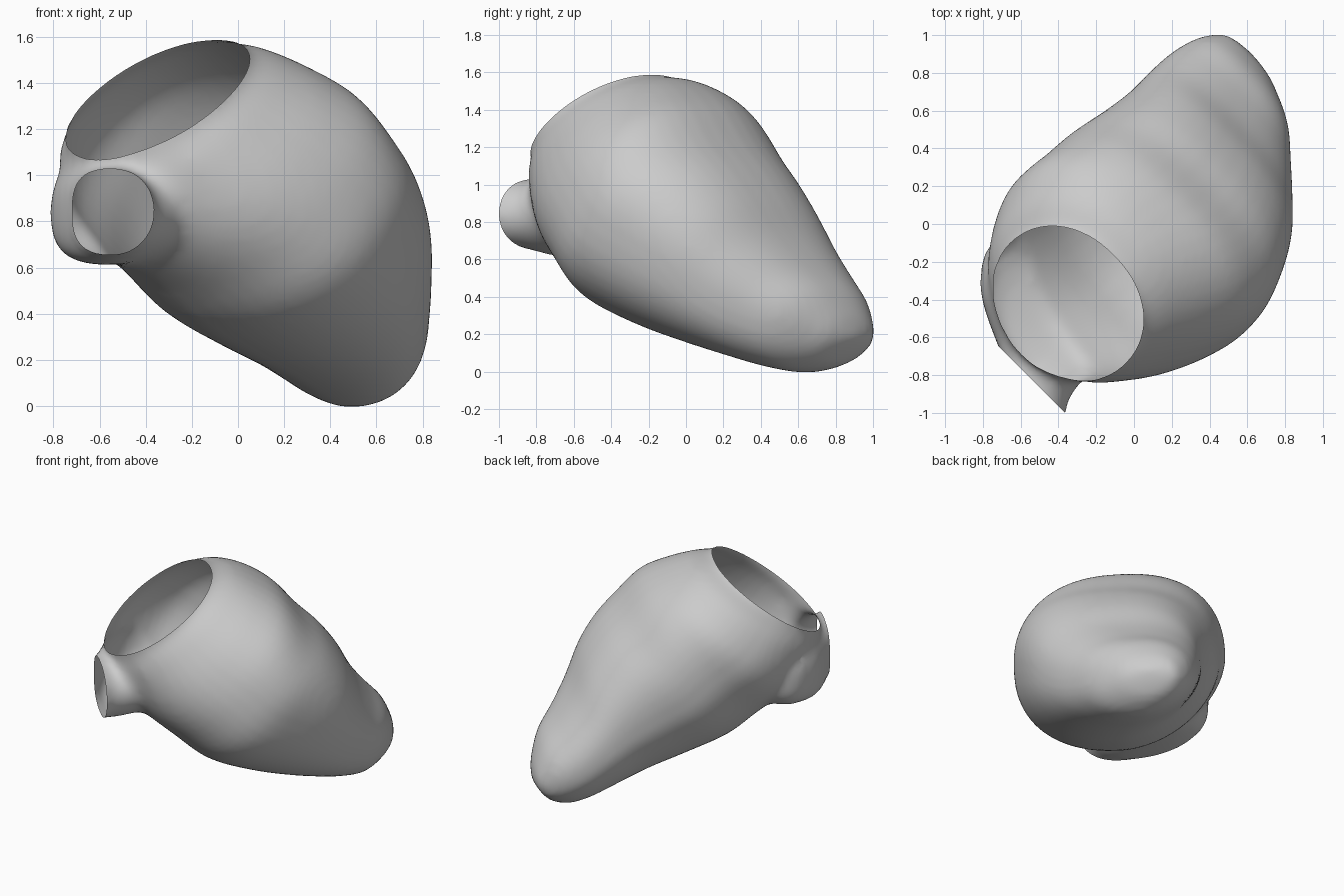
import bpy, bmesh, math
from mathutils import Vector

if "Cube" in bpy.data.objects:
    bpy.data.objects.remove(bpy.data.objects["Cube"])

SEG = 48
R2 = math.sqrt(0.5)


def world(s, w, z):
    # s runs along the front-left to back-right diagonal, w across it
    return Vector(((s - w) * R2, (s + w) * R2, z))


def spline(rows, steps):
    # Catmull-Rom through the section rows
    out = []
    n = len(rows)
    for i in range(n - 1):
        p = [rows[max(i - 1, 0)], rows[i], rows[i + 1], rows[min(i + 2, n - 1)]]
        for k in range(steps):
            t = k / steps
            out.append([0.5 * (2 * b + (c - a) * t + (2 * a - 5 * b + 4 * c - d) * t * t
                               + (3 * b - a - 3 * c + d) * t ** 3)
                        for a, b, c, d in zip(*p)])
    out.append(list(rows[-1]))
    return out


def loft(name, rows, full, taper):
    # each row: lower point (s, z), upper point (s, z), min w, max w
    # full: squareness of the four quadrants, starting at upper +w
    rings = spline(rows, 4)
    bm = bmesh.new()
    loops = []
    for i, (ls, lz, us, uz, w0, w1) in enumerate(rings):
        amount = math.sin(math.pi * i / (len(rings) - 1)) if taper else 1
        loop = []
        for k in range(SEG):
            p = 2 + amount * full[k * 4 // SEG]
            a = 2 * math.pi * k / SEG
            c, d = math.cos(a), math.sin(a)
            c = math.copysign(abs(c) ** (2 / p), c)
            d = math.copysign(abs(d) ** (2 / p), d)
            loop.append(bm.verts.new(world((ls + us) / 2 + d * (us - ls) / 2,
                                           (w0 + w1) / 2 + c * (w1 - w0) / 2,
                                           (lz + uz) / 2 + d * (uz - lz) / 2)))
        loops.append(loop)
    for a, b in zip(loops, loops[1:]):
        for k in range(SEG):
            j = (k + 1) % SEG
            bm.faces.new((a[k], a[j], b[j], b[k]))
    bm.faces.new(loops[0])
    bm.faces.new(loops[-1])
    bmesh.ops.recalc_face_normals(bm, faces=bm.faces)
    me = bpy.data.meshes.new(name)
    bm.to_mesh(me)
    bm.free()
    ob = bpy.data.objects.new(name, me)
    bpy.context.collection.objects.link(ob)
    return ob


# Pouch body, from just outside the round mouth to the rounded tip
body = loft("pouch_body", [
    (-.94, 1.13, -.24, 1.645, -.49, .38),
    (-.90, 1.07, -.20, 1.585, -.49, .38),
    (-.88, .92, -.05, 1.565, -.57, .50),
    (-.72, .68, .11, 1.50, -.70, .60),
    (-.50, .50, .27, 1.40, -.79, .59),
    (-.30, .345, .42, 1.23, -.82, .575),
    (-.02, .23, .56, 1.09, -.755, .535),
    (.25, .145, .68, .925, -.655, .51),
    (.48, .075, .78, .73, -.52, .51),
    (.66, .02, .89, .575, -.375, .50),
    (.81, -.005, 1.0, .45, -.23, .465),
    (.94, .03, 1.06, .32, -.06, .41),
    (1.02, .1, 1.075, .25, .04, .36),
    (1.07, .17, 1.08, .19, .17, .23),
], (.5, .5, .3, -.2), True)

# Short side spout under the mouth
spout = loft("spout", [
    (-.40, .66, -.40, 1.08, -.26, .40),
    (-.62, .62, -.62, 1.09, -.36, .46),
    (-.80, .61, -.80, 1.06, -.40, .355),
    (-.90, .62, -.90, 1.03, -.415, .20),
    (-.97, .66, -.97, 1.03, -.455, .04),
    (-1.03, .67, -1.03, 1.03, -.48, -.06),
], (.9, .1, .0, .9), False)

# Join both into one even skin
for kind in ('BOOLEAN', 'REMESH'):
    mod = body.modifiers.new("join", kind)
    if kind == 'BOOLEAN':
        mod.operation = 'UNION'
        mod.solver = 'EXACT'
        mod.object = spout
    else:
        mod.mode = 'VOXEL'
        mod.voxel_size = 0.024
    bpy.context.view_layer.objects.active = body
    bpy.ops.object.modifier_apply(modifier=mod.name)
bpy.data.objects.remove(spout, do_unlink=True)

# Soften the skin, most of all where the spout grows out of the body
bm = bmesh.new()
bm.from_mesh(body.data)
root = world(-.70, -.05, .86)
for reach, times in ((9, 3), (.55, 4), (.45, 10)):
    near = [v for v in bm.verts if (v.co - root).length < reach
            and (reach > 1 or (v.co.x + v.co.y) * R2 > -.95)]
    for _ in range(times):
        bmesh.ops.smooth_vert(bm, verts=near, factor=0.5,
                              use_axis_x=True, use_axis_y=True, use_axis_z=True)

# Cut the mouth and the spout open
for co, no in ((world(-.55, -.057, 1.328), Vector((-.43, -.40, .81))),
               (world(-.965, 0, 0), Vector((-R2, -R2, 0)))):
    bmesh.ops.bisect_plane(bm, geom=bm.verts[:] + bm.edges[:] + bm.faces[:],
                           dist=1e-5, plane_co=co, plane_no=no, clear_outer=True)
for f in bm.faces:
    f.smooth = True
bm.to_mesh(body.data)
bm.free()
